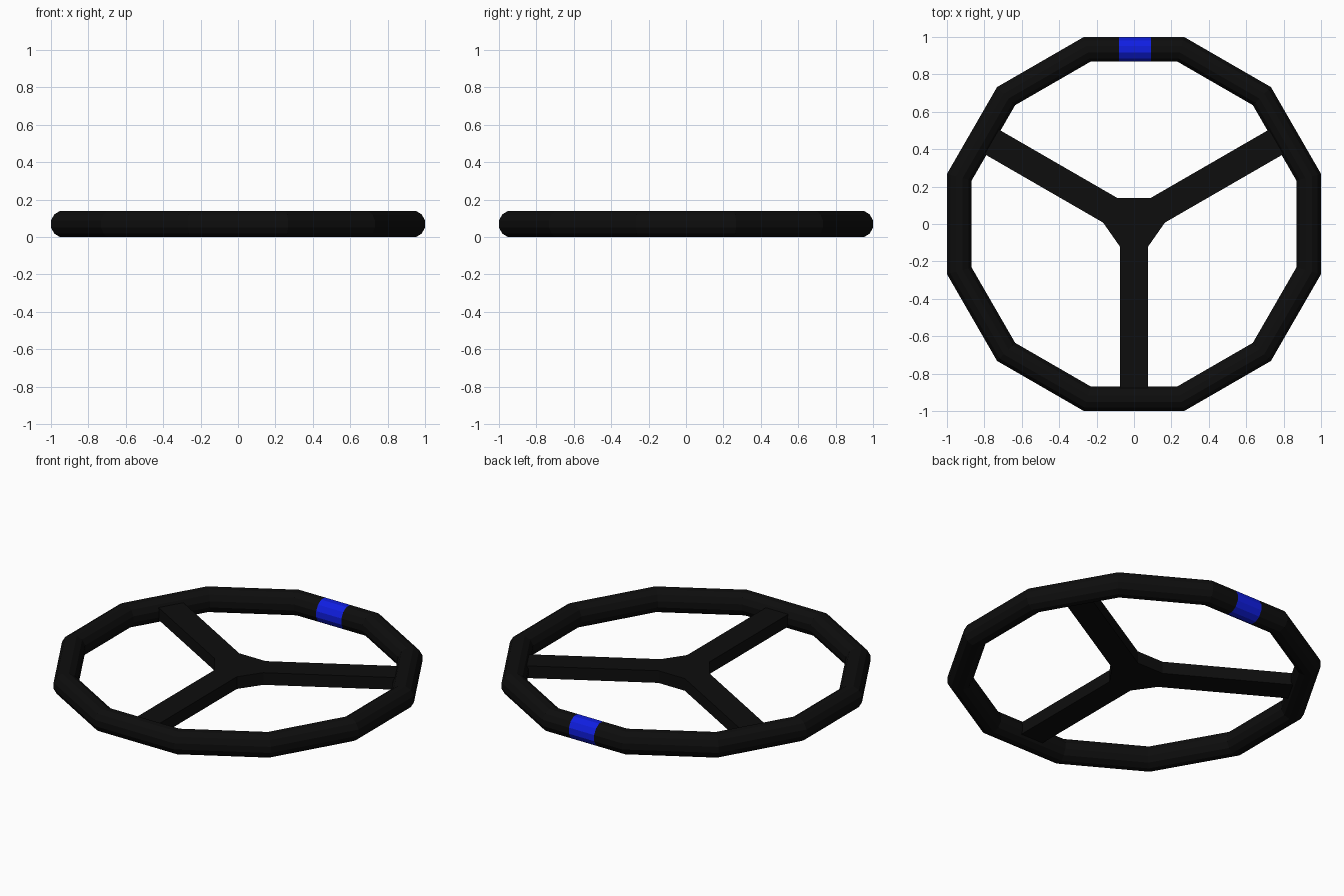
import bpy, bmesh
from math import sin, cos, pi, tan, radians
from mathutils import Vector

if "Cube" in bpy.data.objects:
    bpy.data.objects.remove(bpy.data.objects["Cube"])


def material(name, rgb):
    m = bpy.data.materials.new(name)
    m.diffuse_color = (*rgb, 1)
    m.use_nodes = True
    m.node_tree.nodes["Principled BSDF"].inputs["Base Color"].default_value = m.diffuse_color
    return m


black = material("black_rubber", (0.004, 0.004, 0.004))
blue = material("blue_marker", (0.005, 0.013, 0.75))
APOTHEM, RX, RZ, SIDES, MID_Z = 0.934, 0.066, 0.07, 12, 0.07


def add_object(name, bm, mat):
    bmesh.ops.recalc_face_normals(bm, faces=bm.faces)
    me = bpy.data.meshes.new(name)
    bm.to_mesh(me)
    bm.free()
    me.materials.append(mat)
    ob = bpy.data.objects.new(name, me)
    bpy.context.collection.objects.link(ob)
    return ob


# Tube swept through stations; each station is (direction, miter scale) or a straight cut at x
def tube(name, stations, mat):
    bm = bmesh.new()
    rings = []
    for place in stations:
        ring = []
        for j in range(SIDES):
            t = 2 * pi * (j + 0.5) / SIDES
            k = cos(pi / SIDES)
            ring.append(bm.verts.new(place(APOTHEM + RX * cos(t) / k, MID_Z + RZ * sin(t) / k)))
        rings.append(ring)
    for a, b in zip(rings, rings[1:]):
        for j in range(SIDES):
            n = (j + 1) % SIDES
            bm.faces.new((a[j], a[n], b[n], b[j]))
    return add_object(name, bm, mat)


def corner(angle):
    s = 1 / cos(pi / 12)
    return lambda r, z: Vector((r * s * cos(angle), r * s * sin(angle), z))


def cut(x):
    return lambda r, z: Vector((x, r, z))


# Twelve-sided rim with a blue marker at the top
corners = [corner(radians(105 + 30 * i)) for i in range(12)]
tube("rim", [cut(-0.08)] + corners + [cut(0.09)], black)
tube("top_marker", [cut(0.09), cut(-0.08)], blue)

# Three spokes meeting in a six-sided hub, one extruded outline
bm = bmesh.new()
outline = []
for deg, r_in in ((-90, 0.12), (30, 0.147), (150, 0.147)):
    d = Vector((cos(radians(deg)), sin(radians(deg)), 0))
    n = Vector((-d.y, d.x, 0))
    for r, w in ((r_in, -0.076), (0.93, -0.076), (0.93, 0.076), (r_in, 0.076)):
        outline.append(bm.verts.new(d * r + n * w + Vector((0, 0, 0.033))))
face = bm.faces.new(outline)
ext = bmesh.ops.extrude_face_region(bm, geom=[face])
bmesh.ops.translate(bm, vec=(0, 0, 0.074),
                    verts=[v for v in ext["geom"] if isinstance(v, bmesh.types.BMVert)])
add_object("spokes_and_hub", bm, black)
